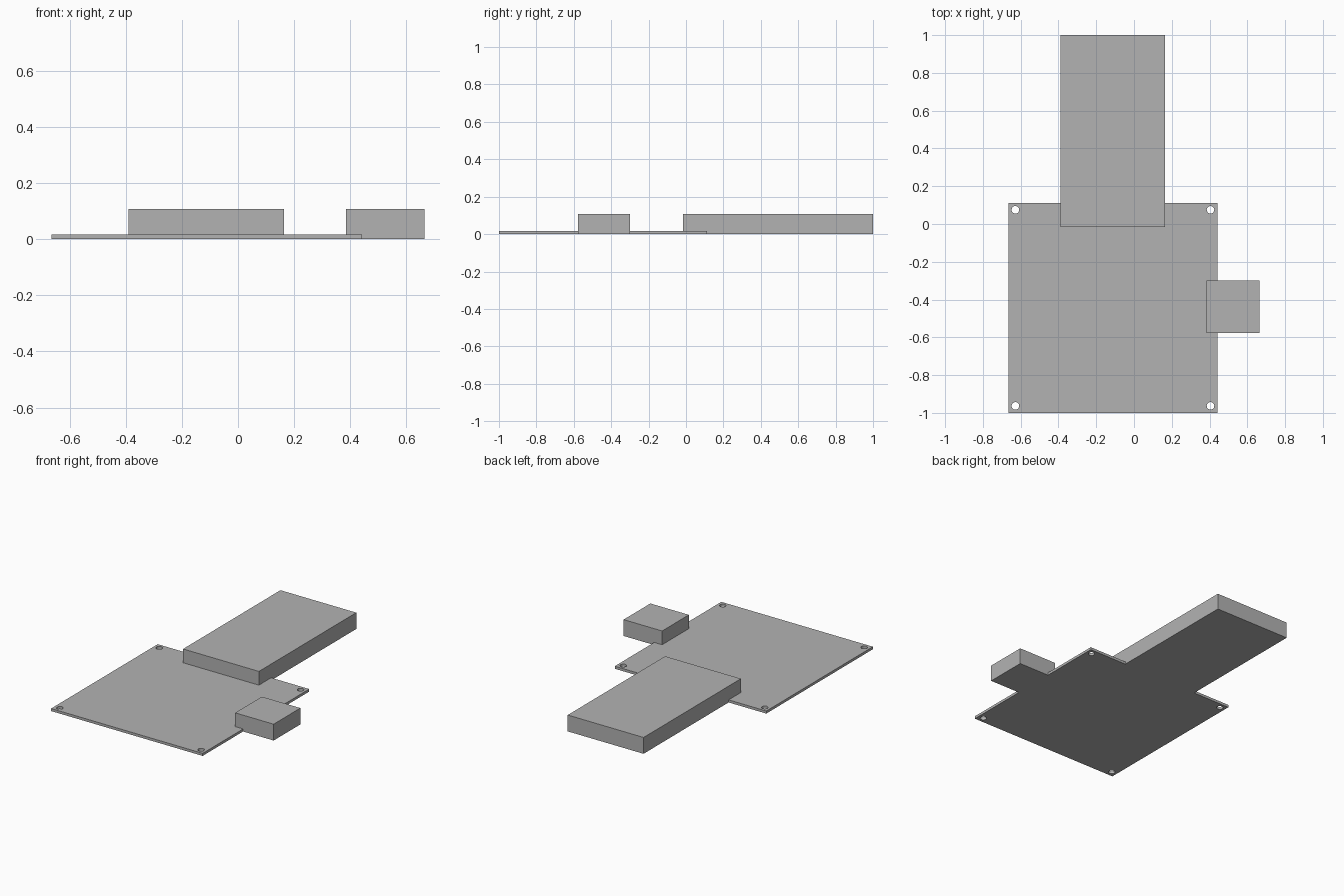
import bpy
import math

cube = bpy.data.objects.get("Cube")
if cube:
    bpy.data.objects.remove(cube, do_unlink=True)

grey = bpy.data.materials.new("plain_grey")
grey.use_nodes = True
colour = (0.45, 0.45, 0.45, 1)
grey.diffuse_color = colour
grey.node_tree.nodes["Principled BSDF"].inputs["Base Color"].default_value = colour


def box(name, x0, x1, y0, y1, height):
    """Box standing on the ground between the given bounds."""
    bpy.ops.mesh.primitive_cube_add(size=1)
    ob = bpy.context.object
    ob.name = name
    ob.data.materials.append(grey)
    for v in ob.data.vertices:
        v.co.x = x1 if v.co.x > 0 else x0
        v.co.y = y1 if v.co.y > 0 else y0
        v.co.z = height if v.co.z > 0 else 0
    return ob


def combine(target, tool, operation):
    """Apply a boolean to the target and discard the tool."""
    mod = target.modifiers.new(operation.title(), "BOOLEAN")
    mod.operation = operation
    mod.solver = "EXACT"
    mod.object = tool
    bpy.context.view_layer.objects.active = target
    bpy.ops.object.modifier_apply(modifier=mod.name)
    bpy.data.objects.remove(tool, do_unlink=True)


# Thin square mounting plate
board = box("mounting_board", -0.665, 0.442, -1, 0.112, 0.017)

# Long block at the back and small block at the side, fused flush underneath
combine(board, box("long_block", -0.39, 0.164, -0.016, 1, 0.108), "UNION")
combine(board, box("side_block", 0.384, 0.665, -0.578, -0.299, 0.108), "UNION")

# Round screw holes in the four corners
for x in (-0.628, 0.405):
    for y in (-0.963, 0.075):
        bpy.ops.mesh.primitive_cylinder_add(
            vertices=32, radius=0.02, depth=0.2, location=(x, y, 0))
        drill = bpy.context.object
        drill.hide_render = True
        bpy.context.view_layer.update()
        combine(board, drill, "DIFFERENCE")

# Flat faces, smooth hole walls
bpy.ops.object.select_all(action="DESELECT")
board.select_set(True)
bpy.context.view_layer.objects.active = board
bpy.ops.object.shade_smooth_by_angle(angle=math.radians(30))
